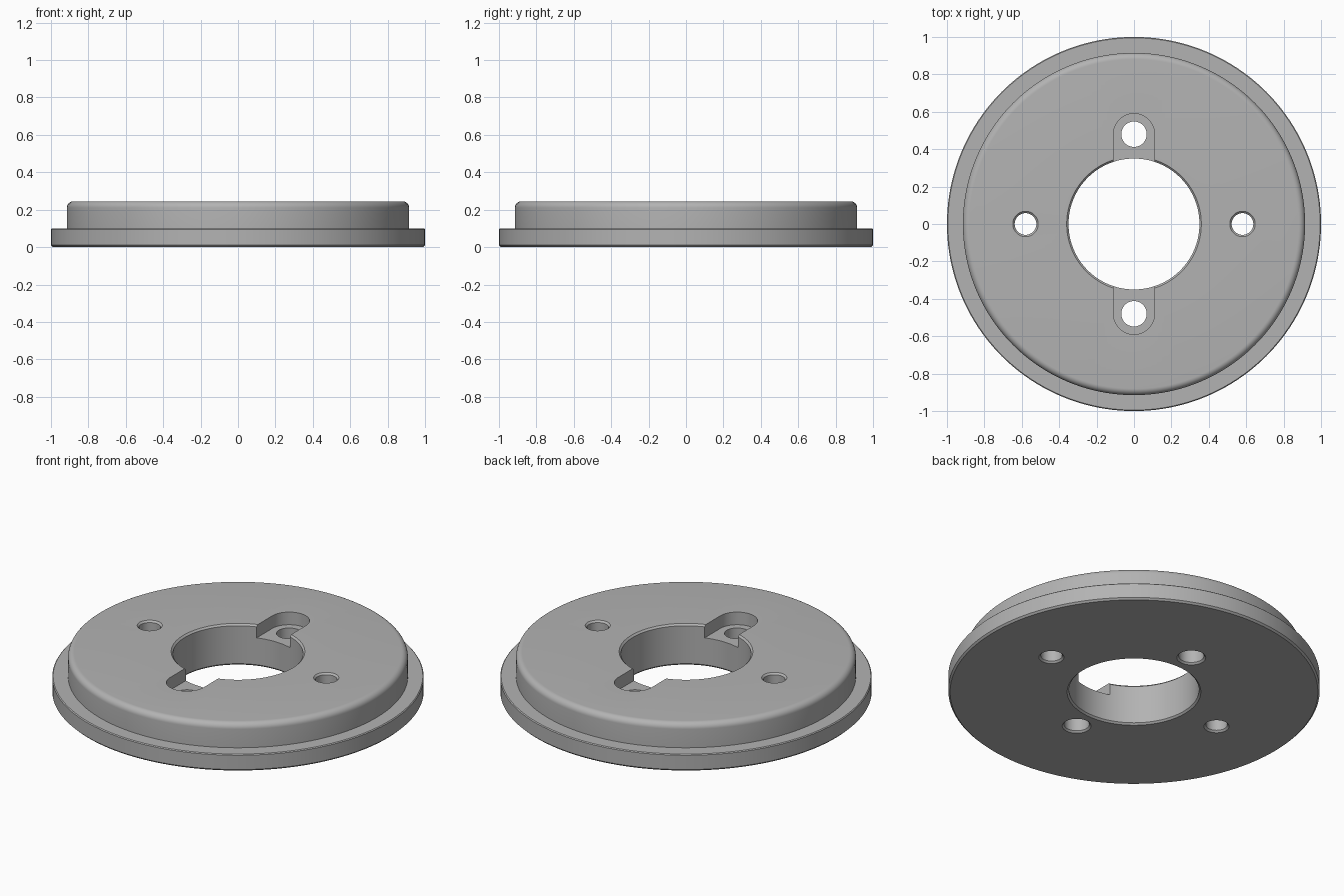
import bpy, bmesh, math

if "Cube" in bpy.data.objects:
    bpy.data.objects.remove(bpy.data.objects["Cube"])

steel = bpy.data.materials.new("grey metal")
steel.use_nodes = True
GREY = (0.45, 0.45, 0.45, 1)
steel.diffuse_color = GREY
steel.node_tree.nodes["Principled BSDF"].inputs["Base Color"].default_value = GREY

HEIGHT, FLANGE_Z, FLOOR_Z = 0.245, 0.10, 0.17
RIM_R, HUB_R, BORE_R, FILLET, BEVEL = 1.0, 0.915, 0.35, 0.035, 0.01


def finish(name, bm):
    bmesh.ops.recalc_face_normals(bm, faces=bm.faces)
    mesh = bpy.data.meshes.new(name)
    bm.to_mesh(mesh)
    bm.free()
    mesh.materials.append(steel)
    obj = bpy.data.objects.new(name, mesh)
    bpy.context.collection.objects.link(obj)
    return obj


def lathe(name, profile, steps, closed, centre=(0, 0)):
    """Revolve (radius, z) points about a vertical axis."""
    bm = bmesh.new()
    rings = []
    for r, z in profile:
        rings.append([bm.verts.new((centre[0] + r * math.cos(math.tau * i / steps),
                                    centre[1] + r * math.sin(math.tau * i / steps), z))
                      for i in range(steps)])
    pairs = list(zip(rings, rings[1:]))
    if closed:
        pairs.append((rings[-1], rings[0]))
    else:
        bm.faces.new(rings[0])
        bm.faces.new(rings[-1])
    for a, b in pairs:
        for i in range(steps):
            j = (i + 1) % steps
            bm.faces.new((a[i], a[j], b[j], b[i]))
    return finish(name, bm)


# Flanged disc with a rounded shoulder and a chamfered bore
shoulder = [(HUB_R - FILLET + FILLET * math.cos(t), HEIGHT - FILLET + FILLET * math.sin(t))
            for t in (math.pi / 2 * k / 8 for k in range(9))]
profile = [(BORE_R + BEVEL, 0), (RIM_R - BEVEL, 0), (RIM_R, BEVEL),
           (RIM_R, FLANGE_Z - BEVEL / 2), (RIM_R - BEVEL / 2, FLANGE_Z),
           (HUB_R, FLANGE_Z), *shoulder,
           (BORE_R + BEVEL, HEIGHT), (BORE_R, HEIGHT - BEVEL), (BORE_R, BEVEL)]
disc = lathe("flanged_disc", profile, 160, True)

# Rounded slot across the bore, recessed into the top face
bm = bmesh.new()
outline = []
for side in (1, -1):
    for k in range(25):
        t = math.pi * k / 24
        outline.append(bm.verts.new((side * 0.11 * math.cos(t),
                                     side * (0.48 + 0.11 * math.sin(t)), FLOOR_Z)))
base = bm.faces.new(outline)
top = bmesh.ops.extrude_face_region(bm, geom=[base])
bmesh.ops.translate(bm, vec=(0, 0, 0.2),
                    verts=[v for v in top["geom"] if isinstance(v, bmesh.types.BMVert)])
cutters = [finish("slot_cutter", bm)]

# Chamfered through holes
for side in (1, -1):
    for centre, r, z in (((0.58 * side, 0), 0.058, HEIGHT), ((0, 0.48 * side), 0.068, None)):
        hole = [(r + 0.02, -BEVEL), (r, BEVEL)]
        hole += [(r, z - BEVEL), (r + 0.02, z + BEVEL)] if z else [(r, HEIGHT + 0.1)]
        cutters.append(lathe("hole_cutter", hole, 48, False, centre))

# Cut and clean up
for cutter in cutters:
    mod = disc.modifiers.new(cutter.name, "BOOLEAN")
    mod.operation = "DIFFERENCE"
    mod.solver = "EXACT"
    mod.object = cutter
    cutter.hide_render = True
bpy.context.view_layer.objects.active = disc
for mod in list(disc.modifiers):
    bpy.ops.object.modifier_apply(modifier=mod.name)
for cutter in cutters:
    bpy.data.objects.remove(cutter)

bpy.ops.object.select_all(action="DESELECT")
disc.select_set(True)
bpy.ops.object.shade_smooth_by_angle(angle=math.radians(30))
